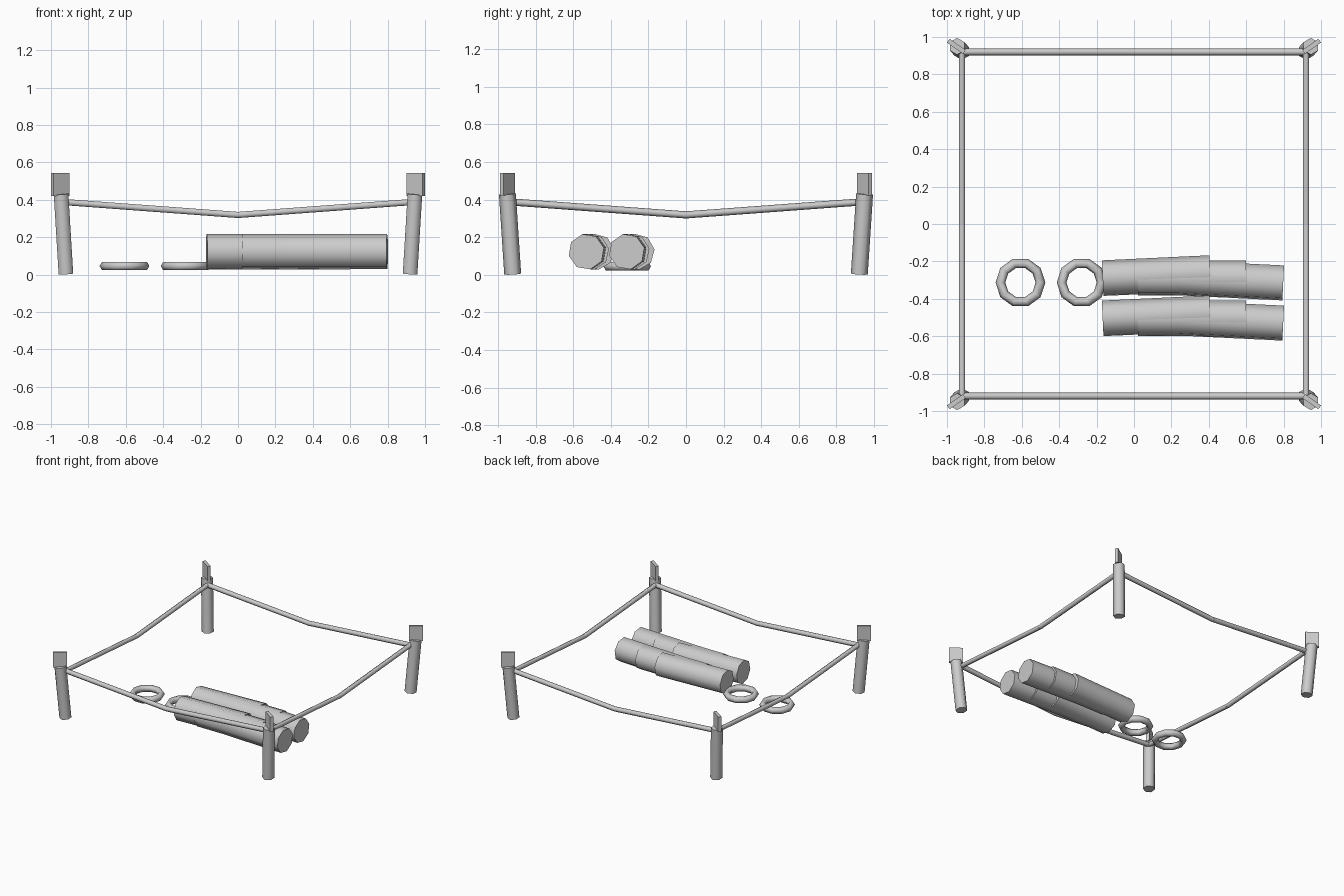
import bpy, bmesh
from math import radians, sin, cos
from mathutils import Vector, Matrix

if "Cube" in bpy.data.objects:
    bpy.data.objects.remove(bpy.data.objects["Cube"])


def finish(bm, name, smooth_angle=None):
    me = bpy.data.meshes.new(name)
    bm.to_mesh(me)
    bm.free()
    ob = bpy.data.objects.new(name, me)
    bpy.context.collection.objects.link(ob)
    if smooth_angle:
        bpy.ops.object.select_all(action='DESELECT')
        ob.select_set(True)
        bpy.context.view_layer.objects.active = ob
        bpy.ops.object.shade_smooth_by_angle(angle=radians(smooth_angle))
    return ob


def rod(bm, a, b, r, sides, twist=0.0):
    """Closed cylinder from point a to point b."""
    a, b = Vector(a), Vector(b)
    d = b - a
    rot = Vector((0, 0, 1)).rotation_difference(d).to_matrix().to_4x4()
    bmesh.ops.create_cone(
        bm, cap_ends=True, segments=sides, radius1=r, radius2=r, depth=d.length,
        matrix=Matrix.Translation((a + b) / 2) @ rot @ Matrix.Rotation(twist, 4, 'Z'))


corners = [(-1, -1), (1, -1), (1, 1), (-1, 1)]

# Leaning corner posts with a thin diagonal plate on top
for i, (sx, sy) in enumerate(corners):
    bm = bmesh.new()
    rod(bm, (sx * .92, sy * .922, .004), (sx * .946, sy * .95, .43), .045, 6)
    finish(bm, f"corner_post_{i + 1}", 65)

    bm = bmesh.new()
    bmesh.ops.create_cube(
        bm, size=1,
        matrix=Matrix.Translation((sx * .95, sy * .95, .482))
        @ Matrix.Rotation(radians(35) * sx * sy, 4, 'Z')
        @ Matrix.Diagonal((.105, .025, .122, 1)))
    finish(bm, f"post_plate_{i + 1}")

# Sagging ropes between neighbouring posts
for i in range(4):
    p, q = Vector(corners[i]) * .92, Vector(corners[(i + 1) % 4]) * .92
    m = (p + q) / 2
    bm = bmesh.new()
    for e in (p, q):
        rod(bm, (e.x, e.y, .387), (m.x, m.y, .319), .019, 6)
    finish(bm, f"rope_{i + 1}", 65)

# Two rows of three overlapping rolls, each slightly turned
for row, dy in enumerate((0, -.215)):
    for j, (x, y, deg) in enumerate([(.12, -.276, 2.7), (.31, -.289, 0), (.51, -.301, -2.8)]):
        h = Vector((cos(radians(deg)), sin(radians(deg)), 0)) * .288
        c = Vector((x, y + dy, .123))
        bm = bmesh.new()
        rod(bm, c - h, c + h, .096, 8, radians(10))
        finish(bm, f"roll_{row + 1}_{j + 1}", 60)

# Rings lying beside the rolls
for i, x in enumerate((-.607, -.28)):
    bpy.ops.mesh.primitive_torus_add(location=(x, -.313, .046), major_radius=.107,
                                     minor_radius=.026, major_segments=10, minor_segments=6)
    bpy.context.object.name = f"ring_{i + 1}"
    bpy.ops.object.shade_smooth_by_angle(angle=radians(65))
